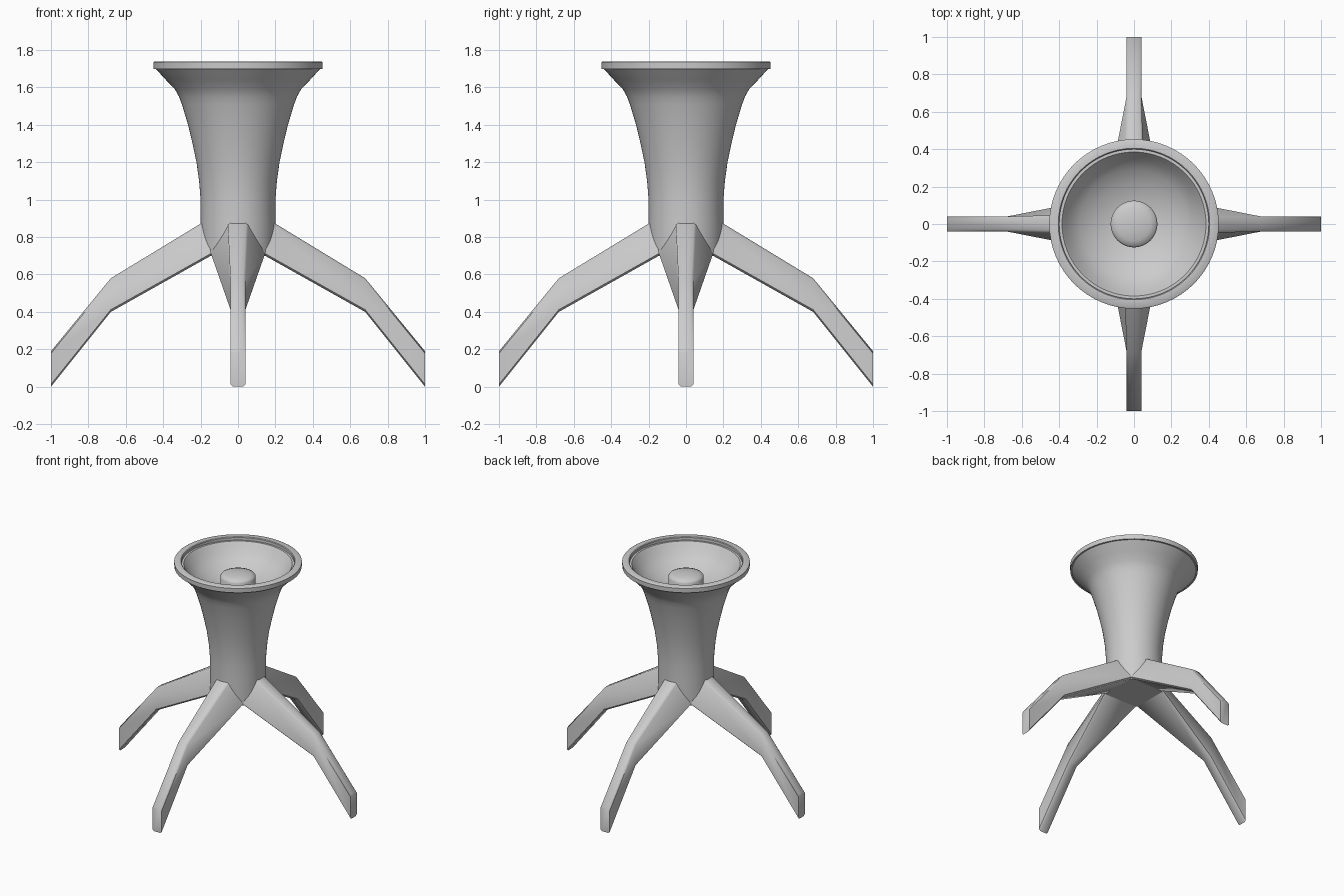
import bpy, bmesh, math

if "Cube" in bpy.data.objects:
    bpy.data.objects.remove(bpy.data.objects["Cube"])


def finish(name, bm, angle):
    bmesh.ops.remove_doubles(bm, verts=bm.verts, dist=1e-5)
    bmesh.ops.recalc_face_normals(bm, faces=bm.faces)
    mesh = bpy.data.meshes.new(name)
    bm.to_mesh(mesh)
    bm.free()
    obj = bpy.data.objects.new(name, mesh)
    bpy.context.collection.objects.link(obj)
    bpy.ops.object.select_all(action='DESELECT')
    obj.select_set(True)
    bpy.context.view_layer.objects.active = obj
    bpy.ops.object.shade_smooth_by_angle(angle=math.radians(angle))
    return obj


def lathe(name, profile, angle=35, sides=64):
    bm = bmesh.new()
    verts = [bm.verts.new((r, 0, z)) for r, z in profile]
    edges = [bm.edges.new(p) for p in zip(verts, verts[1:])]
    bmesh.ops.spin(bm, geom=verts + edges, cent=(0, 0, 0), axis=(0, 0, 1),
                   angle=math.tau, steps=sides, use_merge=True)
    return finish(name, bm, angle)


def leg(name, turn):
    # stations: bottom x, bottom z, bottom half width, top x, top z, top half width
    stations = [(0.145, 0.70, 0.145, 0.17, 0.89, 0.055),
                (0.68, 0.40, 0.04, 0.68, 0.58, 0.04),
                (1.00, 0.00, 0.04, 1.00, 0.19, 0.04)]
    c = 0.012
    bm = bmesh.new()
    rings = []
    for bx, bz, bw, tx, tz, tw in stations:
        half = [(bx, bw - c, bz), (bx, bw, bz + c),
                (tx, tw, tz - c), (tx, tw - c, tz)]
        ring = half + [(x, -y, z) for x, y, z in reversed(half)]
        rings.append([bm.verts.new(p) for p in ring])
    for a, b in zip(rings, rings[1:]):
        for i in range(8):
            j = (i + 1) % 8
            bm.faces.new((a[i], a[j], b[j], b[i]))
    bm.faces.new(rings[0])
    bm.faces.new(rings[-1])
    obj = finish(name, bm, 50)
    obj.rotation_euler.z = turn
    return obj


# flared trunk, open at the top, flat underneath
lathe("flared_body", [(0, 0.70), (0.198, 0.70), (0.20, 0.88), (0.20, 1.00),
                      (0.208, 1.10), (0.222, 1.20), (0.243, 1.30),
                      (0.267, 1.40), (0.30, 1.51), (0.315, 1.55),
                      (0.337, 1.59), (0.385, 1.64), (0.44, 1.70)])

# rim ring
lathe("rim", [(0.40, 1.70), (0.452, 1.70), (0.453, 1.735), (0.445, 1.74),
              (0.405, 1.74), (0.40, 1.735), (0.40, 1.70)])

# recessed bowl and domed centre knob
lathe("bowl", [(0.402, 1.715), (0.385, 1.715), (0.37, 1.695), (0.34, 1.65),
               (0.29, 1.605), (0.22, 1.565), (0.12, 1.53), (0, 1.52)])
lathe("centre_knob", [(0.125, 1.51), (0.125, 1.62), (0.117, 1.632),
                      (0.09, 1.642), (0.05, 1.649), (0, 1.652)], 50, 48)

# four bent legs
for i, side in enumerate(("right", "back", "left", "front")):
    leg(side + "_leg", i * math.pi / 2)
